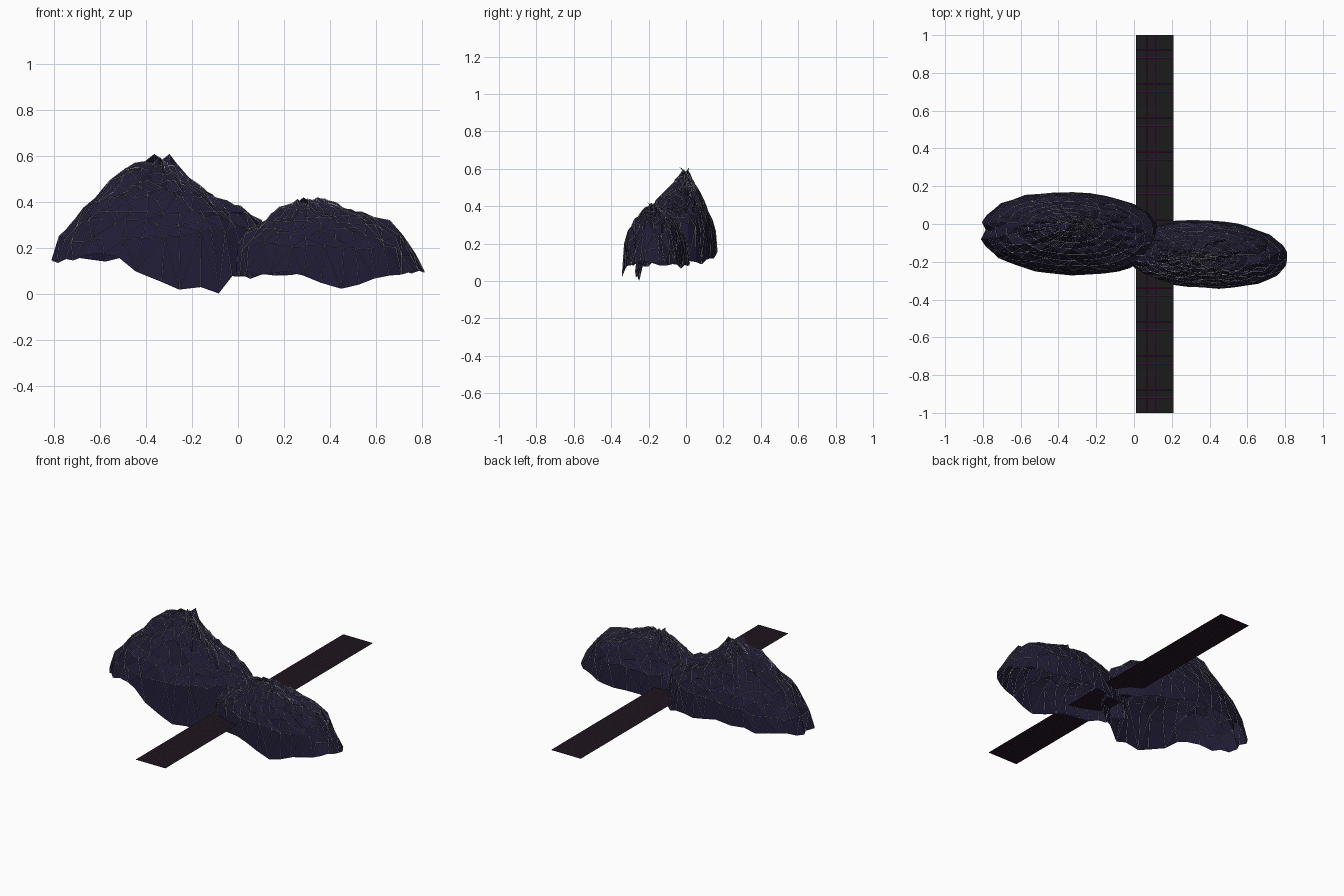
import bpy, bmesh, math, random

if "Cube" in bpy.data.objects:
    bpy.data.objects.remove(bpy.data.objects["Cube"])

ROAD_Z = 0.155


def material(name, rgb):
    m = bpy.data.materials.new(name)
    m.diffuse_color = (*rgb, 1)
    m.use_nodes = True
    m.node_tree.nodes["Principled BSDF"].inputs["Base Color"].default_value = m.diffuse_color
    return m


rock = material("dark_rock", (0.014, 0.011, 0.036))
rock_line = material("pale_line", (0.8, 0.8, 0.8))
tarmac = material("black_tarmac", (0.011, 0.011, 0.011))
road_line = material("magenta_line", (0.6, 0.01, 0.6))


def interp(points, x):
    if x <= points[0][0]:
        return points[0][1]
    for (x0, y0), (x1, y1) in zip(points, points[1:]):
        if x <= x1:
            return y0 + (y1 - y0) * (x - x0) / (x1 - x0)
    return points[-1][1]


def finish(bm, name, mats, line):
    mesh = bpy.data.meshes.new(name)
    bmesh.ops.recalc_face_normals(bm, faces=bm.faces)
    bm.to_mesh(mesh)
    bm.free()
    ob = bpy.data.objects.new(name, mesh)
    bpy.context.collection.objects.link(ob)
    for m in mats:
        mesh.materials.append(m)
    # thin drawn mesh lines over the surface
    w = ob.modifiers.new("lines", 'WIREFRAME')
    w.thickness = line
    w.use_replace = False
    w.use_even_offset = False
    w.material_offset = 1
    return ob


def mountain(name, centre, radii, tilt, peak, left, right, side, front_rim, back_rim,
             notch, seed):
    """Open faceted shell: rings spread from the peak to a ragged rim."""
    rng = random.Random(seed)
    n = 36
    ts = [0.07, 0.15, 0.25, 0.36, 0.48, 0.6, 0.72, 0.83, 0.93, 1.0]
    bm = bmesh.new()
    top = bm.verts.new((peak[0], peak[1], peak[2] - 0.025))
    rings = []
    for t in ts:
        ring = []
        for i in range(n):
            j = rng.uniform(-0.1, 0.1) if t == 1 else rng.uniform(-0.3, 0.3)
            a = 2 * math.pi * (i + j) / n
            c, s = math.cos(a), math.sin(a)
            grow = notch if i == n // 2 and t > 0.9 else rng.uniform(0.98, 1.015)
            ex = grow * radii[0] * math.copysign(abs(c) ** 0.93, c)
            ey = grow * radii[1] * math.copysign(abs(s) ** 0.93, s)
            rx = centre[0] + ex * math.cos(tilt) - ey * math.sin(tilt)
            ry = centre[1] + ex * math.sin(tilt) + ey * math.cos(tilt)
            x = peak[0] + (rx - peak[0]) * t
            y = peak[1] + (ry - peak[1]) * t
            if t == 1:
                k = min(1, max(0, 0.5 - s * 1.5))
                z = k * interp(front_rim, x) + (1 - k) * interp(back_rim, x)
                z = max(0, z + rng.uniform(-0.01, 0.025))
            else:
                end = left if c < 0 else right
                z = c * c * interp(end, t) + s * s * interp(side, t)
                z += rng.uniform(-0.022, 0.015)
            ring.append(bm.verts.new((x, y, z)))
        rings.append(ring)
    for i in range(n):
        bm.faces.new((top, rings[0][i], rings[0][(i + 1) % n]))
        for k, (r0, r1) in enumerate(zip(rings, rings[1:])):
            a, b, c, d = r0[i], r1[i], r1[(i + 1) % n], r0[(i + 1) % n]
            if (i + k) % 2:
                bm.faces.new((a, b, c))
                bm.faces.new((a, c, d))
            else:
                bm.faces.new((a, b, d))
                bm.faces.new((b, c, d))
    # twin summit: raise two vertices either side of the top
    for v, dy in ((rings[0][n // 2], -0.03), (rings[0][1], 0.02)):
        v.co.y += dy
        v.co.z = peak[2]
    return finish(bm, name, (rock, rock_line), 0.003)


# Tall mountain on the left
mountain(
    "large_mountain", (-0.335, -0.05), (0.478, 0.218), math.radians(-2), (-0.33, 0.0, 0.608),
    left=[(0, .6), (.2, .565), (.42, .535), (.54, .43), (.68, .4), (.85, .29), (.97, .21)],
    right=[(0, .6), (.1, .57), (.28, .48), (.5, .41), (.72, .375), (.92, .33), (.97, .25)],
    side=[(0, .6), (.12, .565), (.3, .5), (.6, .42), (.85, .31), (.97, .23)],
    front_rim=[(-.81, .13), (-.7, .14), (-.62, .17), (-.54, .15), (-.45, .09), (-.37, .1),
               (-.27, .0), (-.17, .01), (-.08, -.01), (-.02, .07), (.14, .12)],
    back_rim=[(-.8, .14), (-.3, .15), (0, .1), (.14, .09)], notch=0.94, seed=4)

# Low mountain on the right
mountain(
    "small_mountain", (0.38, -0.16), (0.428, 0.178), math.radians(-3), (0.31, -0.18, 0.42),
    left=[(0, .415), (.3, .38), (.5, .33), (.75, .27), (.97, .2)],
    right=[(0, .415), (.1, .41), (.3, .375), (.55, .335), (.77, .3), (.83, .25), (.97, .13)],
    side=[(0, .41), (.25, .385), (.5, .345), (.8, .27), (.97, .21)],
    front_rim=[(-.05, .11), (.04, .08), (.17, .07), (.24, .08), (.37, .02), (.53, .02),
               (.64, .07), (.81, .1)],
    back_rim=[(-.05, .075), (.6, .07), (.81, .1)], notch=1.0, seed=9)

# Flat gridded road running front to back
bm = bmesh.new()
bmesh.ops.create_grid(bm, x_segments=10, y_segments=100, size=1)
for v in bm.verts:
    v.co.x = 0.11 + v.co.x * 0.1
    v.co.z = ROAD_Z
finish(bm, "road", (tarmac, road_line), 0.0008)
